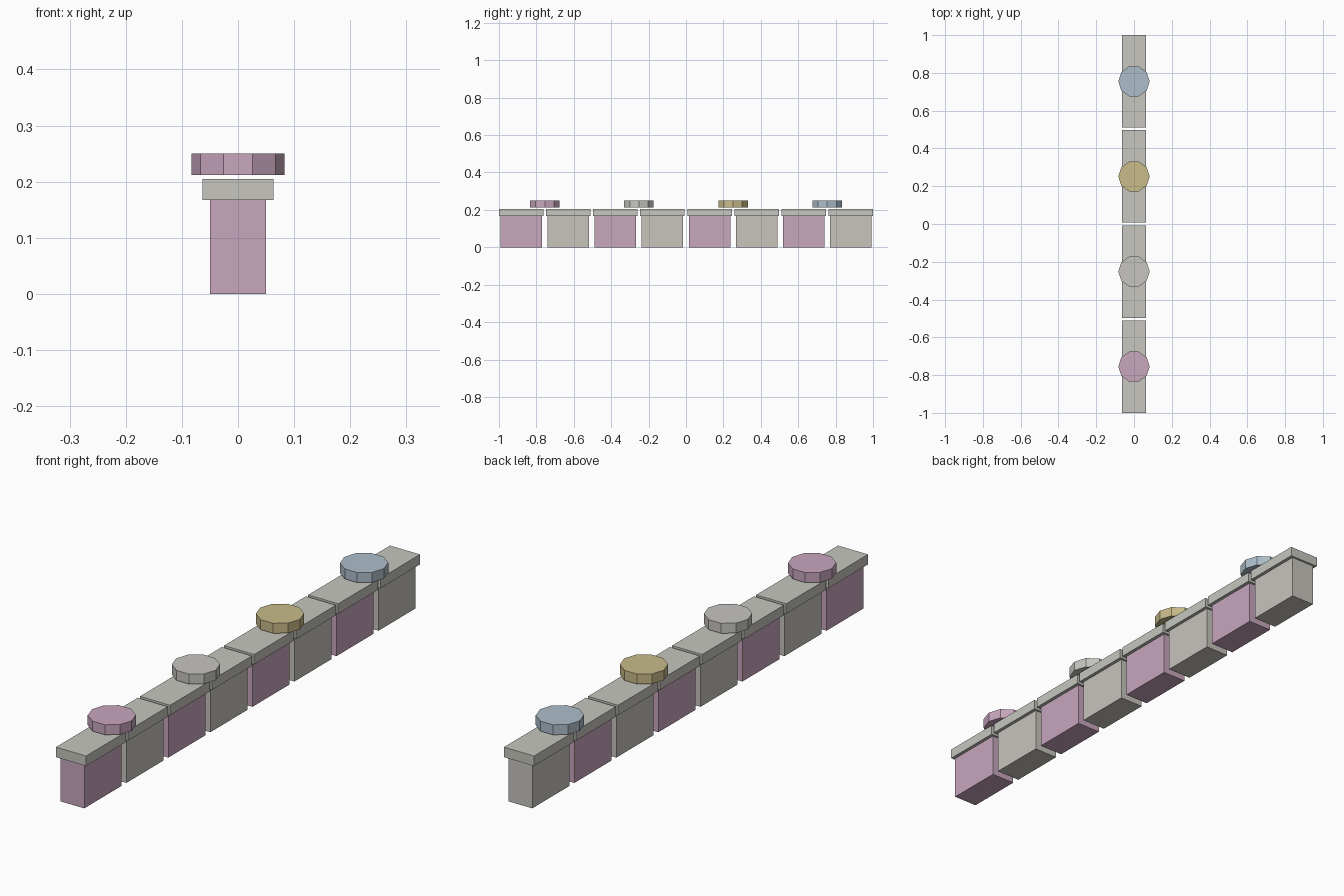
import bpy
import math

cube = bpy.data.objects.get("Cube")
if cube:
    bpy.data.objects.remove(cube, do_unlink=True)


def make_material(name, rgb):
    mat = bpy.data.materials.new(name)
    mat.use_nodes = True
    color = (*rgb, 1.0)
    mat.diffuse_color = color
    mat.node_tree.nodes["Principled BSDF"].inputs["Base Color"].default_value = color
    return mat


pink = make_material("dusty pink", (0.58, 0.385, 0.515))
cream = make_material("warm cream", (0.58, 0.555, 0.515))
stone = make_material("pale stone", (0.57, 0.565, 0.52))
pearl = make_material("pearl grey", (0.57, 0.56, 0.53))
gold = make_material("soft gold", (0.58, 0.495, 0.25))
blue = make_material("pale blue", (0.42, 0.515, 0.595))


def finish(name, mat):
    obj = bpy.context.object
    obj.name = name
    obj.data.materials.append(mat)
    return obj


def box(name, mat, y, width, length, bottom, top):
    bpy.ops.mesh.primitive_cube_add(size=1, location=(0, y, (bottom + top) / 2))
    obj = finish(name, mat)
    obj.scale = (width, length, top - bottom)
    bpy.ops.object.transform_apply(location=False, rotation=False, scale=True)


def disc(name, mat, y, radius, bottom, top):
    # Ten-sided disc with a corner on the x axis
    bpy.ops.mesh.primitive_cylinder_add(vertices=10, radius=radius, depth=top - bottom,
                                        location=(0, y, (bottom + top) / 2),
                                        rotation=(0, 0, math.pi / 2))
    finish(name, mat)


COUNT = 8
CAP_LENGTH = 0.238
PITCH = (2 - CAP_LENGTH) / (COUNT - 1)
BODY_TOP = 0.167

# Row of alternating blocks, each with an overhanging cap
for i in range(COUNT):
    y = (i - (COUNT - 1) / 2) * PITCH
    box(f"block_{i + 1}", cream if i % 2 else pink, y, 0.1, 0.222, 0, BODY_TOP)
    box(f"block_cap_{i + 1}", stone, y, 0.126, CAP_LENGTH, BODY_TOP, 0.205)

# Discs hovering over the joint of each pair of blocks
for i, mat in enumerate((pink, pearl, gold, blue)):
    disc(f"disc_{i + 1}", mat, (i - 1.5) * 2 * PITCH, 0.083, 0.212, 0.25)
